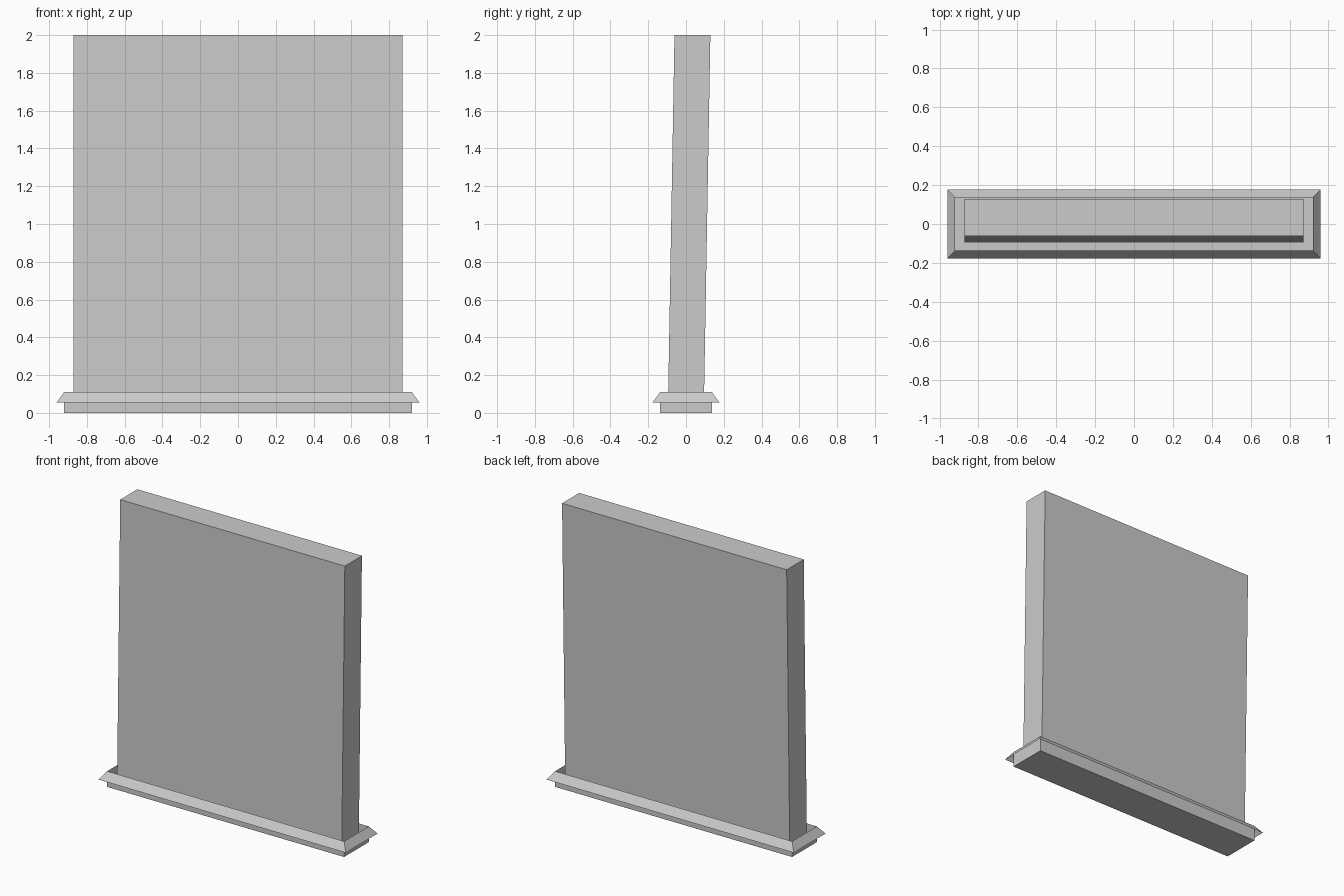
import bpy

if "Cube" in bpy.data.objects:
    bpy.data.objects.remove(bpy.data.objects["Cube"])

RIM_Z, SKIRT_Z, TOP_Z = 0.11, 0.056, 2.0


def ring(hx, hy, z, cy=0.0):
    """Four corners of a rectangle, counter-clockwise from above."""
    return [(-hx, cy - hy, z), (hx, cy - hy, z), (hx, cy + hy, z), (-hx, cy + hy, z)]


def loft(name, lower, upper, bottom=False, top=False):
    """Join two rectangles with four sides, optionally capped."""
    faces = [(i, (i + 1) % 4, (i + 1) % 4 + 4, i + 4) for i in range(4)]
    if bottom:
        faces.append((3, 2, 1, 0))
    if top:
        faces.append((4, 5, 6, 7))
    mesh = bpy.data.meshes.new(name)
    mesh.from_pydata(lower + upper, [], faces)
    mesh.update()
    obj = bpy.data.objects.new(name, mesh)
    bpy.context.collection.objects.link(obj)
    return obj


# Open tray at the foot of the panel
loft("base_tray", ring(0.92, 0.137, 0), ring(0.92, 0.137, RIM_Z), bottom=True)

# Thin sloping skirt hanging from the tray rim
loft("sloped_skirt", ring(0.96, 0.177, SKIRT_Z), ring(0.92, 0.137, RIM_Z))

# Tall panel leaning slightly backwards, standing in the tray
loft("leaning_panel", ring(0.872, 0.095, 0.0, -0.001), ring(0.872, 0.095, TOP_Z, 0.034), top=True)
